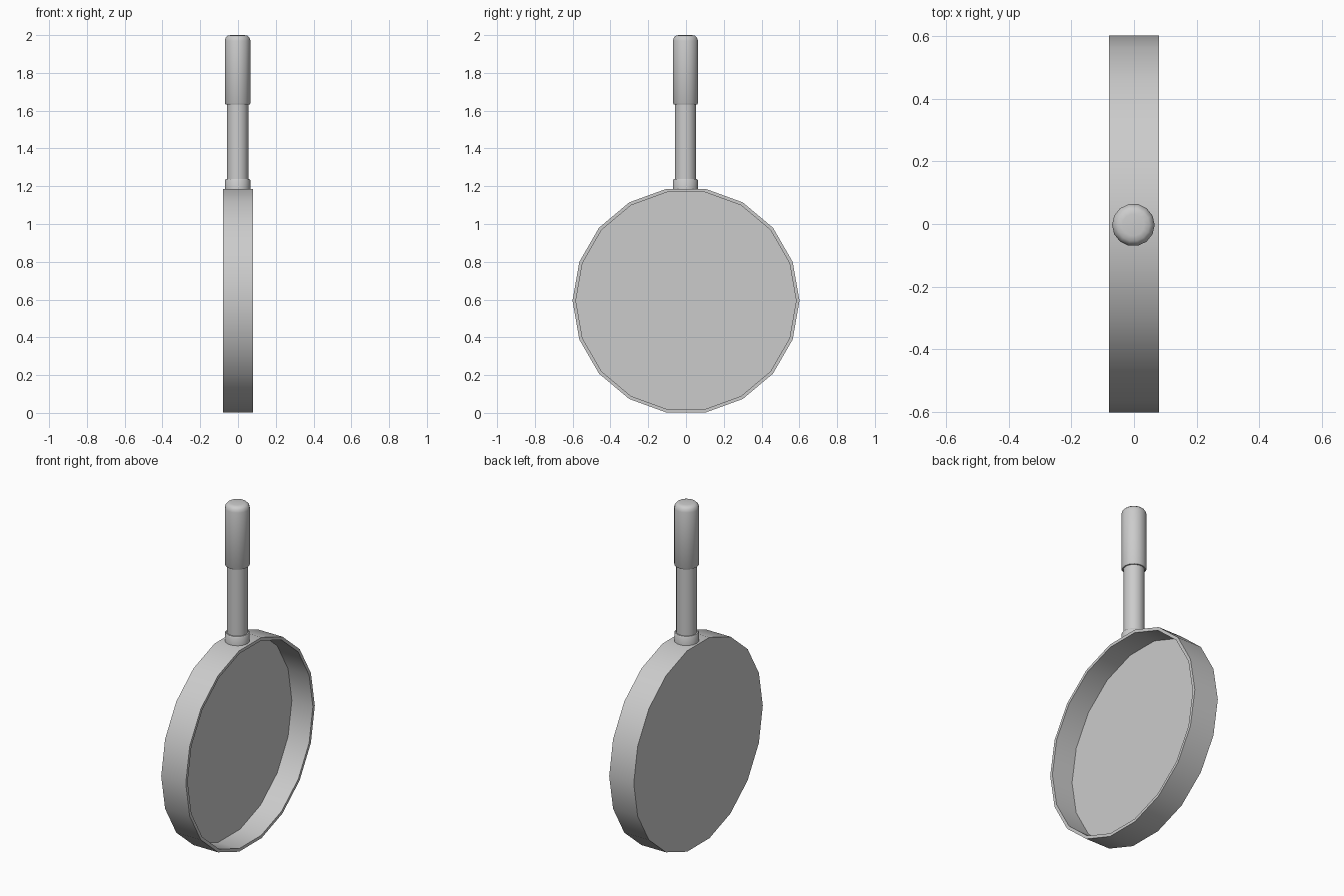
import bpy, bmesh
from math import pi, sin, cos, radians

if "Cube" in bpy.data.objects:
    bpy.data.objects.remove(bpy.data.objects["Cube"])


def lathe(name, profile, sides, along_x=False, centre=(0, 0, 0)):
    """Revolve (radius, height) points; radius 0 closes with a flat polygon."""
    bm = bmesh.new()
    rings = []
    for r, h in profile:
        ring = []
        for i in range(sides):
            a = 2 * pi * i / sides
            u, v = r * cos(a), r * sin(a)
            ring.append(bm.verts.new((h, u, v) if along_x else (u, v, h)))
        rings.append(ring)
    for a, b in zip(rings, rings[1:]):
        for i in range(sides):
            j = (i + 1) % sides
            bm.faces.new((a[i], a[j], b[j], b[i]))
    bm.faces.new(rings[0][::-1])
    bm.faces.new(rings[-1])
    bmesh.ops.recalc_face_normals(bm, faces=bm.faces)
    mesh = bpy.data.meshes.new(name)
    bm.to_mesh(mesh)
    bm.free()
    ob = bpy.data.objects.new(name, mesh)
    ob.location = centre
    bpy.context.collection.objects.link(ob)
    bpy.ops.object.select_all(action='DESELECT')
    ob.select_set(True)
    bpy.context.view_layer.objects.active = ob
    bpy.ops.object.shade_smooth_by_angle(angle=radians(35))
    return ob


# shallow pan, open towards +x
lathe("pan", [(0.601, -0.08), (0.601, 0.08), (0.583, 0.08), (0.583, -0.057)],
      18, along_x=True, centre=(0, 0, 0.594))

# handle: collar, stem and rounded grip
axis = (-0.002, -0.003, 0)
lathe("handle_collar", [(0.067, 1.175), (0.067, 1.232), (0.063, 1.238)], 14, centre=axis)
lathe("handle_stem", [(0.057, 1.21), (0.057, 1.66)], 14, centre=axis)
lathe("handle_grip", [(0.064, 1.633), (0.068, 1.64), (0.068, 1.97),
                      (0.063, 1.987), (0.052, 1.997), (0.035, 2.0)], 14, centre=axis)
